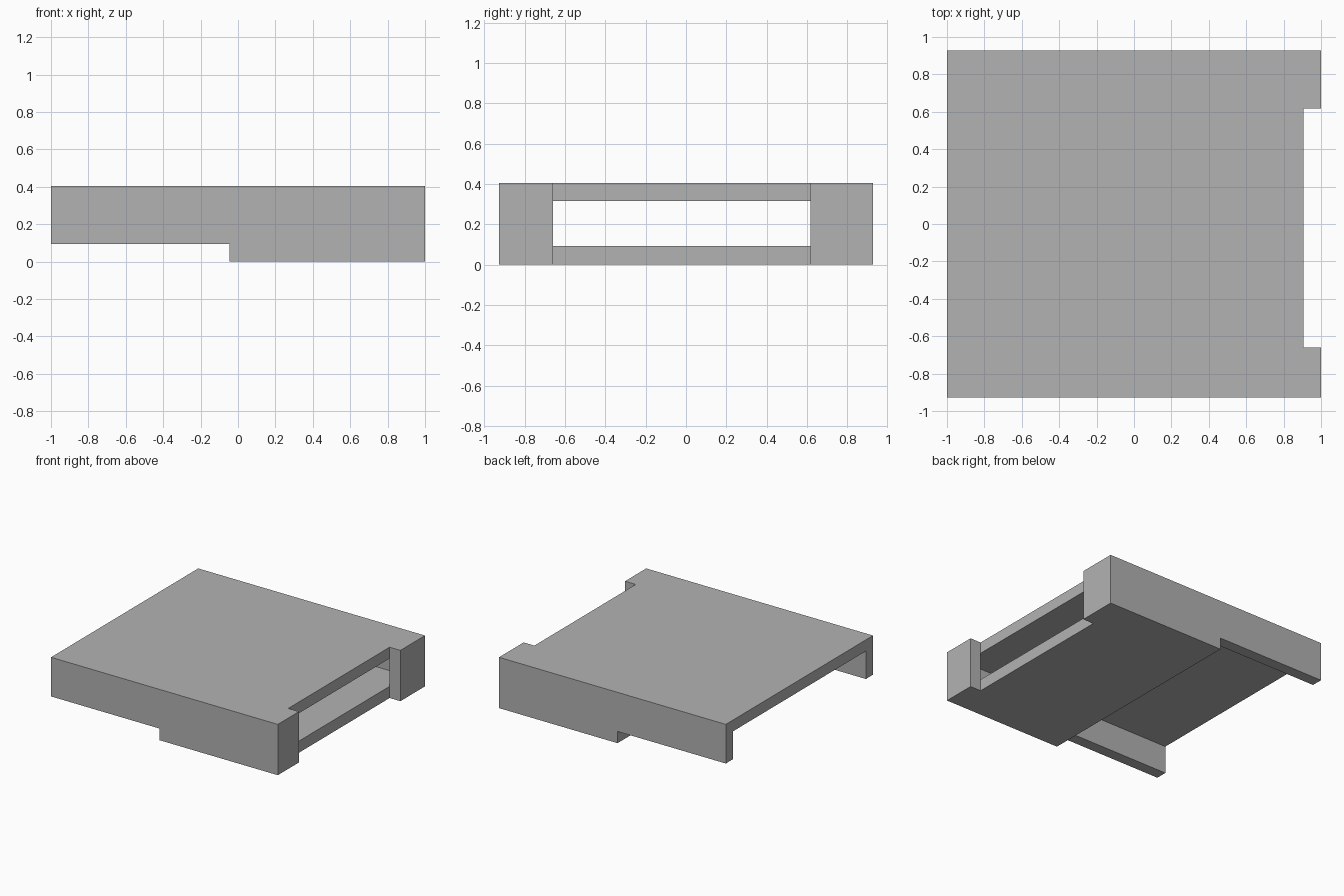
import bpy
import bmesh
from mathutils import Vector

cube = bpy.data.objects.get("Cube")
if cube:
    bpy.data.objects.remove(cube, do_unlink=True)

grey = bpy.data.materials.new("plain grey")
grey.use_nodes = True
colour = (0.448, 0.448, 0.448, 1)
grey.diffuse_color = colour
grey.node_tree.nodes["Principled BSDF"].inputs["Base Color"].default_value = colour

# Shared dimensions
LEFT, RIGHT = -1.0, 1.0
INNER = 0.905          # where the plates stop and the end posts begin
STEP = -0.045          # where the floor plate begins
FRONT, BACK = -0.927, 0.927
WALL = 0.09
TOP, ROOF, FLOOR = 0.405, 0.315, 0.093


def prism(name, profile, y0, y1):
    """Extrude an x-z outline along y."""
    bm = bmesh.new()
    face = bm.faces.new([bm.verts.new((x, y0, z)) for x, z in profile])
    out = bmesh.ops.extrude_face_region(bm, geom=[face])
    moved = [v for v in out["geom"] if isinstance(v, bmesh.types.BMVert)]
    bmesh.ops.translate(bm, verts=moved, vec=Vector((0, y1 - y0, 0)))
    bmesh.ops.recalc_face_normals(bm, faces=bm.faces)
    mesh = bpy.data.meshes.new(name)
    bm.to_mesh(mesh)
    bm.free()
    mesh.materials.append(grey)
    obj = bpy.data.objects.new(name, mesh)
    bpy.context.collection.objects.link(obj)
    return obj


def box(name, x0, x1, y0, y1, z0, z1):
    return prism(name, [(x0, z0), (x1, z0), (x1, z1), (x0, z1)], y0, y1)


# Stepped side walls
wall_outline = [(LEFT, FLOOR), (STEP, FLOOR), (STEP, 0),
                (RIGHT, 0), (RIGHT, TOP), (LEFT, TOP)]
prism("front_wall", wall_outline, FRONT, FRONT + WALL)
prism("back_wall", wall_outline, BACK - WALL, BACK)

# Horizontal plates between the walls
box("top_plate", LEFT, INNER, FRONT + WALL, BACK - WALL, ROOF, TOP)
box("floor_plate", STEP, INNER, FRONT + WALL, BACK - WALL, 0, FLOOR)

# Posts framing the open end
box("front_post", INNER, RIGHT, FRONT + WALL, -0.66, 0, TOP)
box("back_post", INNER, RIGHT, 0.617, BACK - WALL, 0, TOP)
